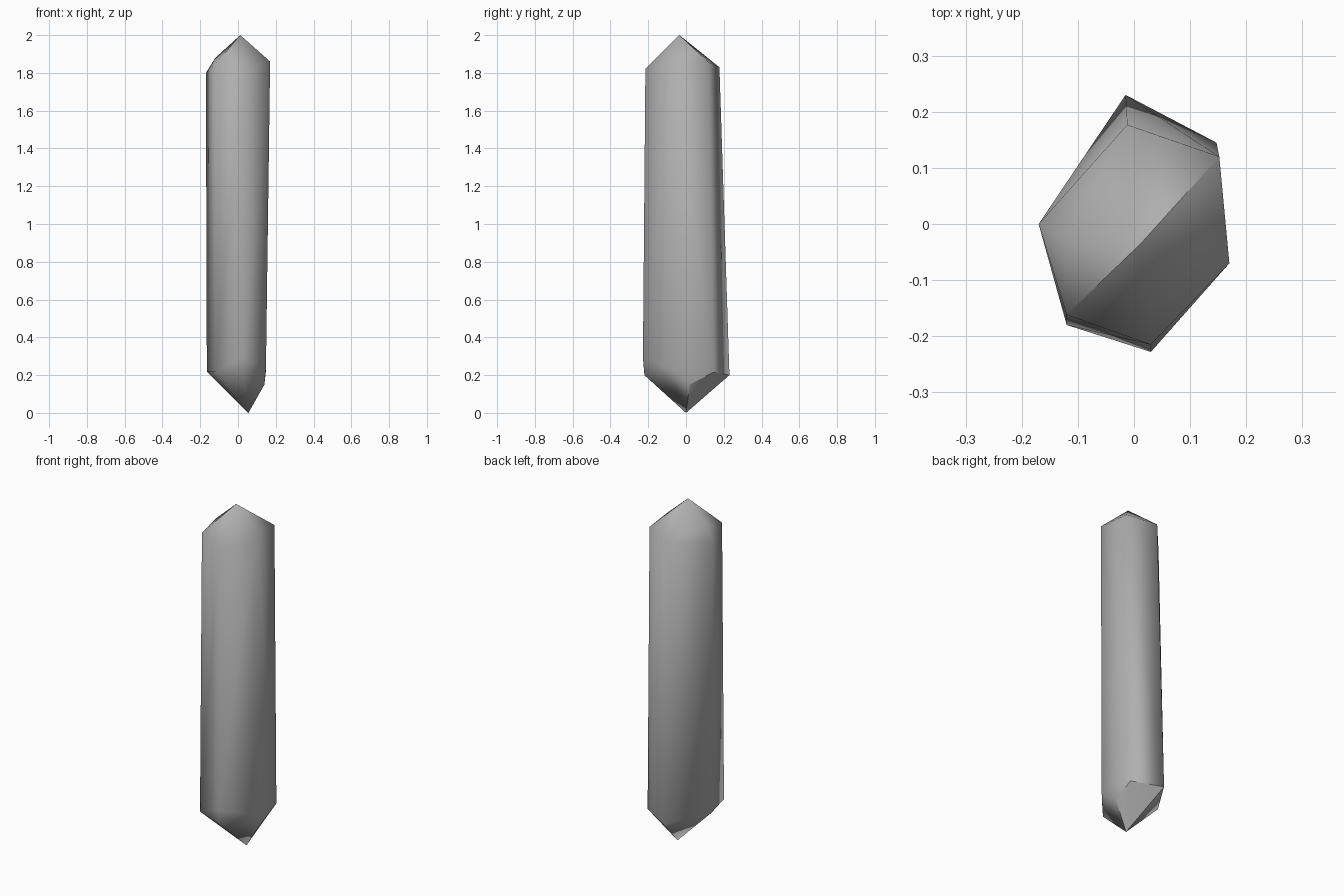
import bpy, bmesh

if "Cube" in bpy.data.objects:
    bpy.data.objects.remove(bpy.data.objects["Cube"])

# Rings of the slightly irregular six-sided shard
upper_ring = [(-0.17, 0, 1.80), (-0.12, -0.162, 1.845), (0.03, -0.215, 1.82),
              (0.17, -0.07, 1.86), (0.152, 0.12, 1.855), (-0.012, 0.177, 1.83),
              (-0.12, -0.03, 1.88)]
lower_ring = [(-0.165, 0, 0.22), (-0.12, -0.18, 0.22), (0.03, -0.228, 0.29),
              (0.03, -0.22, 0.20), (0.148, -0.09, 0.24), (0.14, 0.02, 0.15),
              (0.147, 0.145, 0.215), (-0.015, 0.23, 0.20)]
# Pointed top and bottom tip
top_tip, bottom_tip = (0.012, -0.035, 2.0), (0.055, 0.0, 0.0)

# Skin the rings and tips as one closed crystal
bm = bmesh.new()
upper = [bm.verts.new(p) for p in upper_ring]
lower = [bm.verts.new(p) for p in lower_ring]
top, bottom = bm.verts.new(top_tip), bm.verts.new(bottom_tip)
# Creases: ridges over the top tip and the rim of the back base facet
creases = [(top, upper[4]), (top, upper[1]), (lower[5], bottom),
           (lower[5], lower[6]), (lower[6], lower[7]), (lower[7], bottom)]
bmesh.ops.convex_hull(bm, input=bm.verts[:])
for a, b in creases:
    edge = bm.edges.get((a, b)) if a.is_valid and b.is_valid else None
    if edge:
        edge.smooth = False
loose = [v for v in bm.verts if not v.link_faces]
bmesh.ops.delete(bm, geom=loose, context='VERTS')
bmesh.ops.recalc_face_normals(bm, faces=bm.faces[:])
for f in bm.faces:
    f.smooth = True

mesh = bpy.data.meshes.new("crystal_shard")
bm.to_mesh(mesh)
bm.free()
crystal = bpy.data.objects.new("crystal_shard", mesh)
bpy.context.collection.objects.link(crystal)

# Dark grey stone
stone = bpy.data.materials.new("dark_stone")
stone.diffuse_color = (0.43, 0.43, 0.43, 1)
stone.use_nodes = True
stone.node_tree.nodes["Principled BSDF"].inputs["Base Color"].default_value = stone.diffuse_color
mesh.materials.append(stone)
